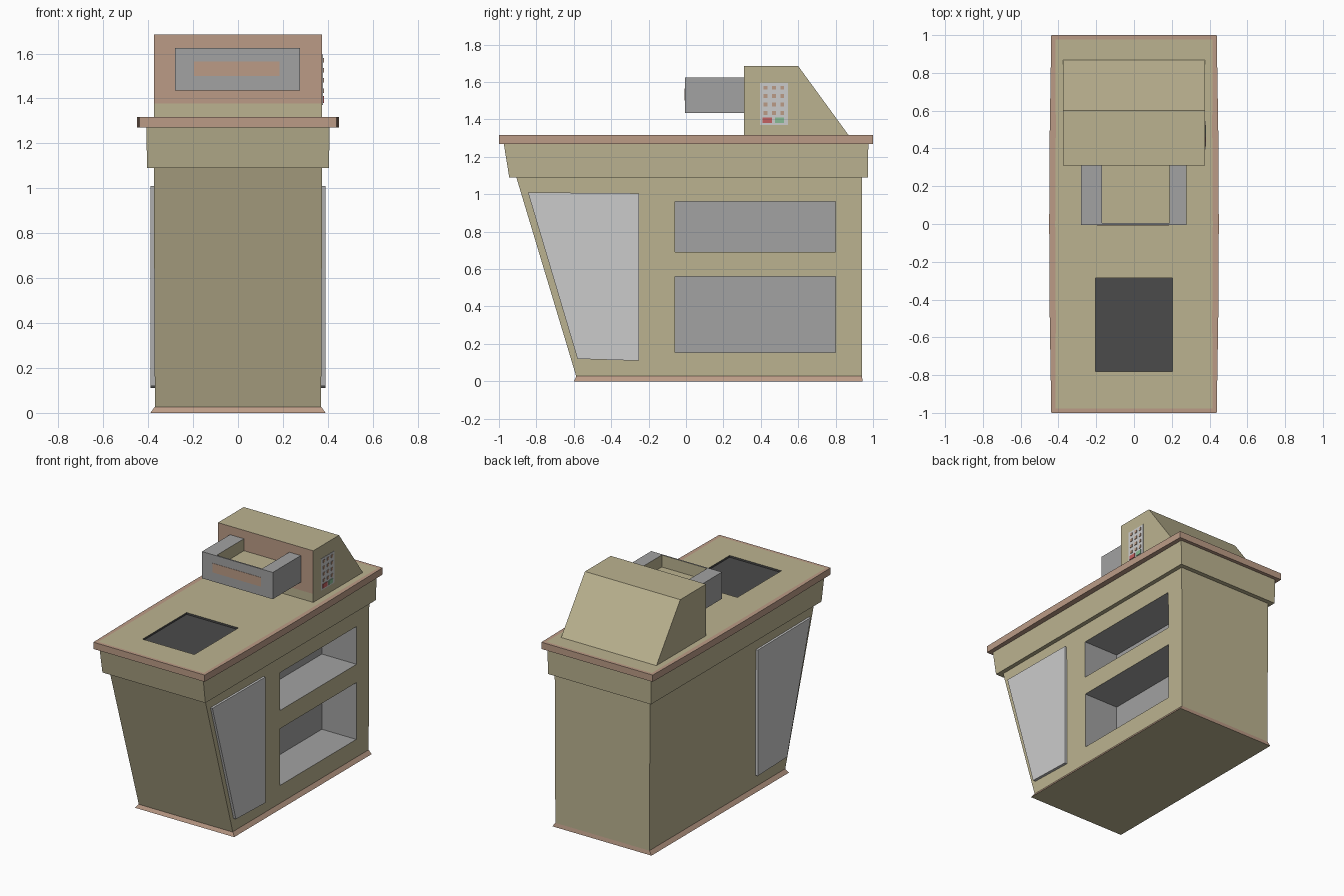
import bpy, bmesh

if "Cube" in bpy.data.objects:
    bpy.data.objects.remove(bpy.data.objects["Cube"])


def material(name, rgb):
    m = bpy.data.materials.new(name)
    m.diffuse_color = (*rgb, 1)
    m.use_nodes = True
    m.node_tree.nodes["Principled BSDF"].inputs["Base Color"].default_value = m.diffuse_color
    return m


TAN = material("tan", (0.50, 0.45, 0.28))
COPPER = material("copper", (0.50, 0.33, 0.24))
GREY = material("grey", (0.36, 0.36, 0.36))
DARK = material("dark", (0.07, 0.07, 0.07))
RED = material("red", (0.55, 0.12, 0.12))
GREEN = material("green", (0.25, 0.5, 0.3))


def finish(name, bm, *mats):
    bmesh.ops.recalc_face_normals(bm, faces=bm.faces[:])
    me = bpy.data.meshes.new(name)
    bm.to_mesh(me)
    bm.free()
    for m in mats:
        me.materials.append(m)
    ob = bpy.data.objects.new(name, me)
    bpy.context.collection.objects.link(ob)
    return ob


def loft(lower, upper):
    """Solid between two rings with the same number of points."""
    bm = bmesh.new()
    a = [bm.verts.new(p) for p in lower]
    b = [bm.verts.new(p) for p in upper]
    n = len(a)
    bm.faces.new(a)
    bm.faces.new(b)
    for i in range(n):
        bm.faces.new((a[i], a[(i + 1) % n], b[(i + 1) % n], b[i]))
    bmesh.ops.recalc_face_normals(bm, faces=bm.faces[:])
    return bm


def rect(x, y0, y1, z):
    return [(-x, y0, z), (x, y0, z), (x, y1, z), (-x, y1, z)]


def prism(profile, x0, x1):
    """Side profile (y, z) extruded along x."""
    return loft([(x0, y, z) for y, z in profile], [(x1, y, z) for y, z in profile])


def box(name, x, y, z, *mats):
    return finish(name, prism([(y[0], z[0]), (y[1], z[0]), (y[1], z[1]), (y[0], z[1])], *x), *mats)


def cut(ob, cutter):
    m = ob.modifiers.new("cut", 'BOOLEAN')
    m.operation, m.solver, m.object = 'DIFFERENCE', 'EXACT', cutter
    m.material_mode = 'TRANSFER'
    cutter.hide_render = True
    bpy.context.view_layer.objects.active = ob
    bpy.ops.object.modifier_apply(modifier=m.name)
    bpy.data.objects.remove(cutter)


# Cabinet body with a raked front and two open shelves on the right
body = finish("cabinet_body", loft(rect(0.37, -0.585, 0.94, 0.02), rect(0.375, -0.91, 0.94, 1.10)), TAN)
for z in ((0.155, 0.56), (0.69, 0.96)):
    cut(body, box("shelf_cutter", (0.10, 0.5), (-0.06, 0.80), z, GREY))

# Flared skirting at the floor
bm = loft(rect(0.39, -0.60, 0.945, 0), rect(0.37, -0.585, 0.94, 0.028))
for f in bm.faces:
    f.material_index = int(abs(f.normal.z) < 0.95)
finish("skirting", bm, TAN, COPPER)

# Band under the counter
finish("counter_band", loft(rect(0.405, -0.945, 0.972, 1.09), rect(0.408, -0.975, 0.975, 1.275)), TAN)

# Counter top, sides bowed slightly, with an inset centre panel
side = [(0.438, -1), (0.446, -0.5), (0.449, 0), (0.446, 0.5), (0.438, 1)]
ring = side + [(-x, -y) for x, y in side]
bm = loft([(x, y, 1.27) for x, y in ring], [(x, y, 1.318) for x, y in ring])
top = max(bm.faces, key=lambda f: f.calc_center_median().z)
bmesh.ops.inset_region(bm, faces=[top], thickness=0.032)
max((f for f in bm.faces if f.normal.z > 0.9), key=lambda f: f.calc_area()).material_index = 1
counter = finish("counter_top", bm, COPPER, TAN)
cut(counter, box("screen_cutter", (-0.205, 0.203), (-0.78, -0.285), (1.305, 1.4), DARK))

# Slanted doors on both sides
door = finish("side_doors", prism([(-0.58, 0.12), (-0.25, 0.11), (-0.25, 1.005), (-0.845, 1.01)], 0.36, 0.39))
door.modifiers.new("mirror", 'MIRROR')

# Head unit with a sloped back and a copper front
bm = prism([(0.31, 1.315), (0.31, 1.685), (0.60, 1.685), (0.87, 1.315)], -0.375, 0.375)
bmesh.ops.bisect_plane(bm, geom=bm.verts[:] + bm.edges[:] + bm.faces[:],
                       plane_co=(0, 0, 1.378), plane_no=(0, 0, 1))
for f in bm.faces:
    c = f.calc_center_median()
    f.material_index = int(c.y < 0.311 and c.z > 1.4)
finish("head_unit", bm, TAN, COPPER)

# Tray projecting from the head, with a hollow and a front strip
tray = box("tray", (-0.28, 0.277), (-0.005, 0.312), (1.435, 1.625), GREY)
cut(tray, box("tray_cutter", (-0.17, 0.187), (0.005, 0.4), (1.54, 1.8), TAN))
box("tray_strip", (-0.195, 0.185), (-0.007, 0), (1.50, 1.565), COPPER)

# Keypad on the right of the head
box("keypad", (0.37, 0.378), (0.395, 0.545), (1.37, 1.595))
for r in range(4):
    for c in range(3):
        y, z = 0.425 + 0.045 * c, 1.435 + 0.045 * r
        box("key", (0.375, 0.382), (y - 0.01, y + 0.01), (z - 0.01, z + 0.01), COPPER)
box("cancel_key", (0.375, 0.382), (0.41, 0.46), (1.38, 1.41), RED)
box("confirm_key", (0.375, 0.382), (0.475, 0.525), (1.38, 1.41), GREEN)
